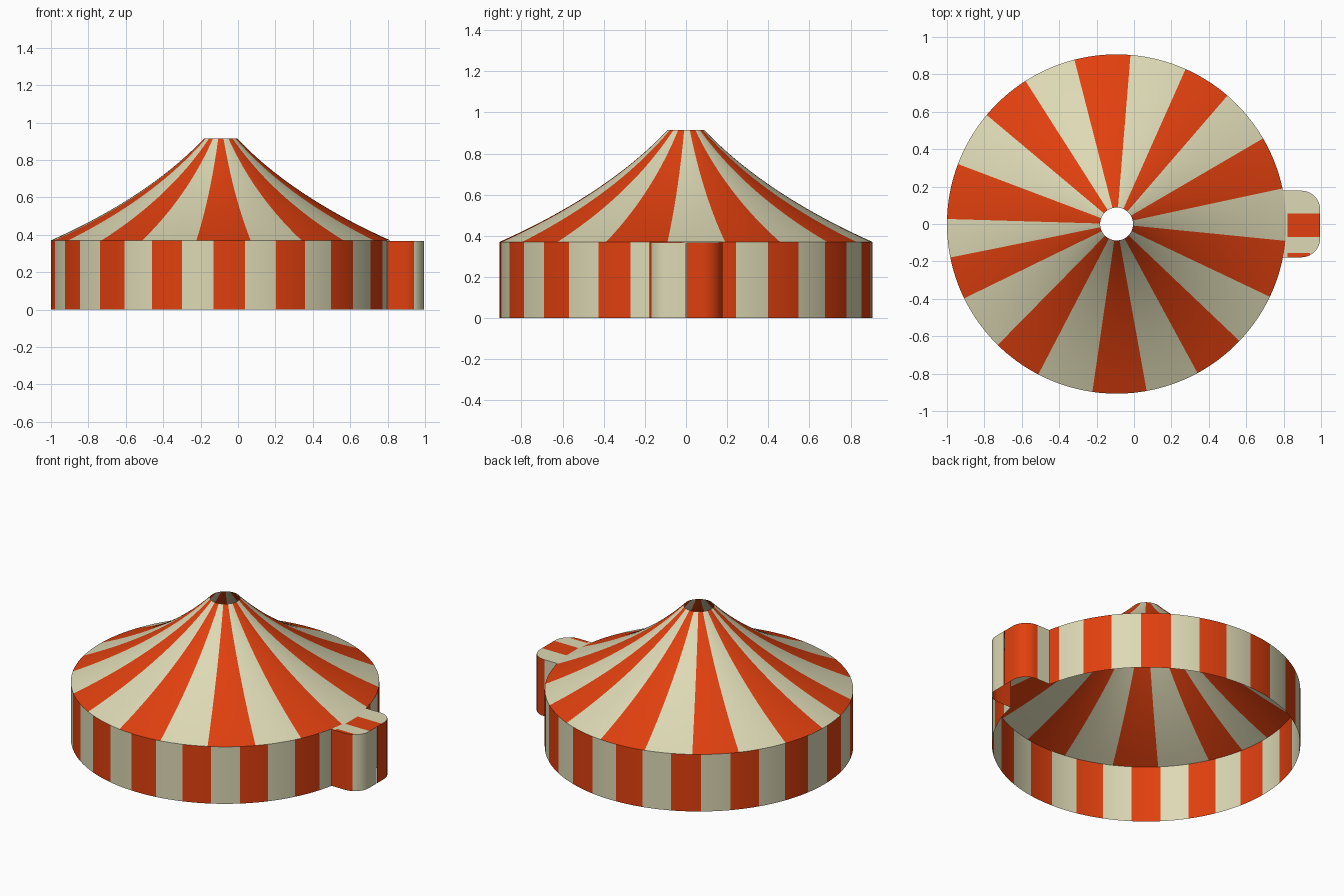
import bpy, bmesh, math

if "Cube" in bpy.data.objects:
    bpy.data.objects.remove(bpy.data.objects["Cube"])

CX, R = -0.093, 0.907          # tent centre and radius
EAVE, TOP, HOLE = 0.37, 0.915, 0.088
HALF = 0.178                   # half width of the porch


def material(name, col):
    m = bpy.data.materials.new(name)
    m.diffuse_color = (*col, 1)
    m.use_nodes = True
    m.node_tree.nodes["Principled BSDF"].inputs["Base Color"].default_value = m.diffuse_color
    return m


MATS = [material("cream_canvas", (0.723, 0.694, 0.462)),
        material("orange_red_canvas", (0.75, 0.051, 0.0045))]


def finish(name, bm):
    me = bpy.data.meshes.new(name)
    bm.to_mesh(me)
    bm.free()
    for m in MATS:
        me.materials.append(m)
    ob = bpy.data.objects.new(name, me)
    bpy.context.collection.objects.link(ob)
    return ob


def sheet(name, columns, colors, closed=False):
    """Skin neighbouring columns of points; colors holds one index per strip."""
    bm = bmesh.new()
    cols = [[bm.verts.new(p) for p in c] for c in columns]
    if closed:
        cols.append(cols[0])
    for a, b, k in zip(cols, cols[1:], colors):
        for j in range(len(a) - 1):
            f = bm.faces.new((a[j], b[j], b[j + 1], a[j + 1]))
            f.material_index = k
            f.smooth = True
    return finish(name, bm)


def split(bounds, first, n):
    """Subdivide stripe boundaries; colours alternate starting with first."""
    angles, colors = [], []
    for i, (a, b) in enumerate(zip(bounds, bounds[1:])):
        for k in range(n):
            angles.append(math.radians(a + (b - a) * k / n))
            colors.append((first + i) % 2)
    return angles, colors


# Sweeping striped roof, open at the peak
roof_bounds = [-5.7, 12.1, 30.3, 49.2, 66, 85.3, 104.4, 122.5, 140, 159.3, 178.3,
               191.4, 206, 225.5, 242.5, 261.8, 280.2, 298.5, 316.4, 334.6, 354.3]
angles, colors = split(roof_bounds, 0, 8)
profile = []
for i in range(21):
    t = i / 20
    w = ((1 - t) ** 2, 2 * t * (1 - t), t * t)
    profile.append((w[0] * R + w[1] * 0.384 + w[2] * HOLE,
                    w[0] * EAVE + w[1] * 0.604 + w[2] * TOP))
sheet("roof", [[(CX + r * math.cos(a), r * math.sin(a), z) for r, z in profile]
               for a in angles], colors, closed=True)

# Round striped wall, left open where the porch joins
edge = math.degrees(math.asin(HALF / R))
wall_bounds = [edge, 15.6] + [26 + 11.08 * i for i in range(16)]
wall_bounds += [203.3 + 10.72 * i for i in range(14)] + [360 - edge]
angles, colors = split(wall_bounds, 1, 5)
angles.append(math.radians(360 - edge))
sheet("wall", [[(CX + R * math.cos(a), R * math.sin(a), z) for z in (0, EAVE)]
               for a in angles], colors)

# Porch with rounded corners, made of two curtains meeting in the middle
JOIN = CX + math.sqrt(R * R - HALF * HALF)
RAD, END, GAP = 0.1, 0.995, 0.003


def half_outline(s):
    pts = [(JOIN, s * HALF), (END - RAD, s * HALF)]
    for i in range(11):
        a = math.pi / 2 * (1 - i / 10)
        pts.append((END - RAD + RAD * math.cos(a),
                    s * (HALF - RAD + RAD * math.sin(a))))
    pts.pop(1)
    return pts + [(END, s * GAP)]


def curtain(name, s, side, corner, change):
    pts = half_outline(s)
    pts.insert(1, (change, s * HALF)) if change < END - RAD else None
    cols = [[(x, y, 0), (x, y, EAVE - 0.003)] for x, y in pts]
    ids = [side if (a[0] + b[0]) / 2 < change else corner
           for a, b in zip(pts, pts[1:])]
    return sheet(name, cols, ids)


curtain("porch_front_curtain", -1, 1, 0, 0.94)
curtain("porch_back_curtain", 1, 0, 1, 0.89)

# Flat porch top, cut into stripes
bm = bmesh.new()
outline = half_outline(-1) + half_outline(1)[::-1]
bm.faces.new([bm.verts.new((x, y, EAVE - 0.003)) for x, y in outline])
for co, no in (((0, -0.155, 0), (0, 1, 0)), ((0, -0.07, 0), (0, 1, 0)),
               ((0, 0.055, 0), (0, 1, 0)), ((0.82, 0, 0), (1, 0, 0)),
               ((0.94, 0, 0), (1, 0, 0))):
    bmesh.ops.bisect_plane(bm, geom=bm.verts[:] + bm.edges[:] + bm.faces[:],
                           plane_co=co, plane_no=no)
for f in bm.faces:
    c = f.calc_center_median()
    middle = c.x > 0.82 and -0.07 < c.y < 0.055
    strip = 0.82 < c.x < 0.94 and c.y < -0.155
    f.material_index = int(middle or strip)
finish("porch_top", bm)
